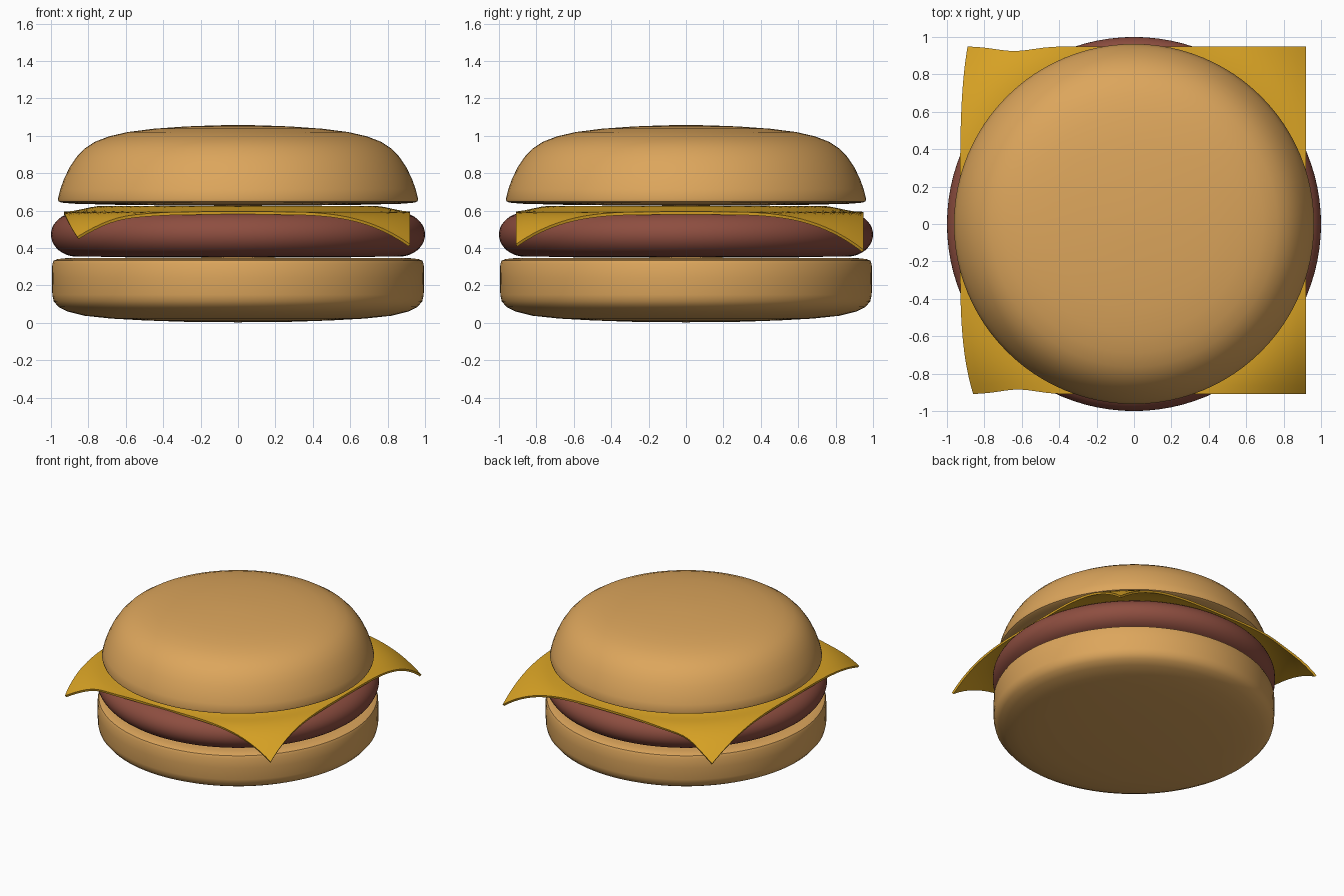
import bpy, bmesh, math

cube = bpy.data.objects.get("Cube")
if cube:
    bpy.data.objects.remove(cube, do_unlink=True)


def material(name, color):
    m = bpy.data.materials.new(name)
    m.use_nodes = True
    m.diffuse_color = (*color, 1)
    m.node_tree.nodes["Principled BSDF"].inputs["Base Color"].default_value = (*color, 1)
    return m


def finish(name, bm, mat):
    bmesh.ops.recalc_face_normals(bm, faces=bm.faces)
    mesh = bpy.data.meshes.new(name)
    bm.to_mesh(mesh)
    bm.free()
    mesh.materials.append(mat)
    obj = bpy.data.objects.new(name, mesh)
    bpy.context.collection.objects.link(obj)
    bpy.ops.object.select_all(action="DESELECT")
    obj.select_set(True)
    bpy.context.view_layer.objects.active = obj
    return obj


def lathe(name, profile, mat, steps=96):
    """Spin an (r, z) profile, running from axis to axis, around z."""
    bm = bmesh.new()
    verts = [bm.verts.new((r, 0, z)) for r, z in profile]
    edges = [bm.edges.new(pair) for pair in zip(verts, verts[1:])]
    bmesh.ops.spin(bm, geom=verts + edges, cent=(0, 0, 0), axis=(0, 0, 1),
                   angle=math.tau, steps=steps, use_merge=True)
    bmesh.ops.remove_doubles(bm, verts=bm.verts, dist=0.0005)
    finish(name, bm, mat)
    bpy.ops.object.shade_smooth_by_angle(angle=math.radians(40))


bun_color = material("toasted bun", (0.72, 0.38, 0.107))
meat_color = material("cooked meat", (0.27, 0.076, 0.051))
cheese_color = material("yellow cheese", (0.69, 0.365, 0.018))

# Bottom bun: straight wall, softly rounded underside
lathe("bottom_bun", [
    (0, 0.003), (0.3, 0.006), (0.5, 0.013), (0.68, 0.023), (0.82, 0.038),
    (0.91, 0.06), (0.96, 0.085), (0.985, 0.115), (0.993, 0.15), (0.994, 0.24),
    (0.993, 0.315), (0.985, 0.333), (0.965, 0.341), (0.92, 0.346), (0, 0.352)], bun_color)

# Patty: flat disc with a fully rounded rim
rim = [(0.86 + 0.14 * math.cos(a), 0.472 + 0.118 * math.sin(a))
       for a in (math.pi * (i / 20 - 0.5) for i in range(21))]
lathe("patty", [(0, 0.35)] + rim + [(0, 0.594)], meat_color)

# Top bun: domed crown over a small rounded lip
lathe("top_bun", [
    (0, 0.625), (0.6, 0.63), (0.88, 0.637), (0.945, 0.643), (0.96, 0.65),
    (0.963, 0.662), (0.95, 0.715), (0.93, 0.77), (0.9, 0.832), (0.865, 0.885),
    (0.82, 0.932), (0.765, 0.968), (0.69, 0.997), (0.59, 1.02), (0.45, 1.038),
    (0.28, 1.05), (0.12, 1.056), (0, 1.058)], bun_color)


# Cheese slice: square sheet whose corners sag over the patty
def drape(u, v):
    left = max(0, -u)
    x = 0.92 * u if u > 0 else 0.93 * u
    x += left * (0.07 if v < 0 else 0.04) * abs(v) ** 4
    y = 0.95 * v if v > 0 else 0.91 * v
    y -= v * 0.025 * math.exp(-((u + 0.72) / 0.16) ** 2)
    r = math.hypot(x, y)
    t = min(1, max(0, (r - 0.72) / 0.21))
    sag = 0.032 * t * t * (3 - 2 * t) + 0.18 * (max(0, r - 0.93) / 0.37) ** 2.1
    return x, y, 0.626 - sag


bm = bmesh.new()
bmesh.ops.create_grid(bm, x_segments=40, y_segments=40, size=1)
for vert in bm.verts:
    vert.co = drape(vert.co.x, vert.co.y)
cheese = finish("cheese_slice", bm, cheese_color)
solid = cheese.modifiers.new("thickness", "SOLIDIFY")
solid.thickness = 0.016
solid.offset = -1
bpy.ops.object.modifier_apply(modifier=solid.name)
bpy.ops.object.shade_smooth_by_angle(angle=math.radians(40))
